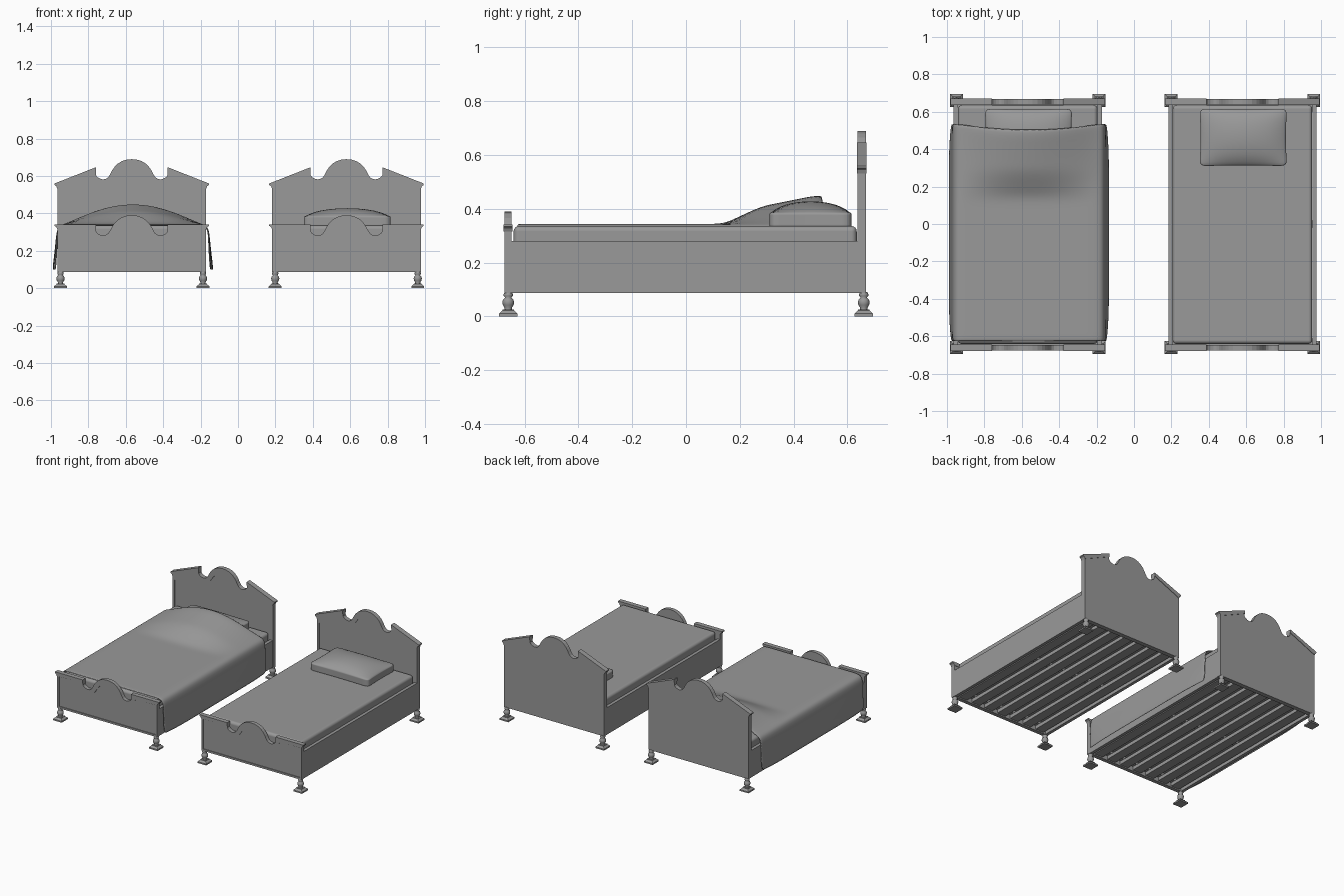
import bpy, bmesh, math

if "Cube" in bpy.data.objects:
    bpy.data.objects.remove(bpy.data.objects["Cube"])

grey = bpy.data.materials.new("plain_grey")
grey.use_nodes = True
COLOUR = (0.32, 0.32, 0.32, 1)
grey.diffuse_color = COLOUR
grey.node_tree.nodes["Principled BSDF"].inputs["Base Color"].default_value = COLOUR


def finish(name, bm, x=0, recalc=True, smooth=False):
    """Turn a bmesh into a named object at the bed centre x."""
    if recalc:
        bmesh.ops.recalc_face_normals(bm, faces=bm.faces)
    mesh = bpy.data.meshes.new(name)
    bm.to_mesh(mesh)
    bm.free()
    obj = bpy.data.objects.new(name, mesh)
    obj.location.x = x
    mesh.materials.append(grey)
    bpy.context.collection.objects.link(obj)
    if smooth:
        for p in mesh.polygons:
            p.use_smooth = True
    return obj


def add_box(bm, x0, x1, y0, y1, z0, z1):
    made = bmesh.ops.create_cube(bm, size=1)["verts"]
    for v in made:
        v.co.x = x0 + (v.co.x + 0.5) * (x1 - x0)
        v.co.y = y0 + (v.co.y + 0.5) * (y1 - y0)
        v.co.z = z0 + (v.co.z + 0.5) * (z1 - z0)
    return made


def add_plate(bm, outline, y0, y1):
    """Extrude an x-z outline from y0 to y1."""
    face = bm.faces.new([bm.verts.new((px, y0, pz)) for px, pz in outline])
    grown = bmesh.ops.extrude_face_region(bm, geom=[face])["geom"]
    for v in grown:
        if isinstance(v, bmesh.types.BMVert):
            v.co.y = y1


def mirrored(points):
    return [(-px, pz) for px, pz in points]


def add_lathe(bm, profile, x, y, sides, turn=0):
    rings = []
    for r, z in profile:
        rings.append([bm.verts.new((x + r * math.cos(turn + math.tau * k / sides),
                                    y + r * math.sin(turn + math.tau * k / sides), z))
                      for k in range(sides)])
    for a, b in zip(rings, rings[1:]):
        for k in range(sides):
            n = (k + 1) % sides
            bm.faces.new((a[k], a[n], b[n], b[k])).smooth = sides > 4
    bm.faces.new(rings[0])
    bm.faces.new(rings[-1])


# Scoop and dome shared by both boards: x and drop below the dome top
SCOOP = [(.192, -.085), (.184, -.096), (.17, -.104), (.155, -.108), (.14, -.106), (.126, -.097),
         (.115, -.08), (.105, -.06), (.092, -.041), (.075, -.024), (.052, -.01), (.026, -.002)]


def board(name, x, y0, y1, shoulder, top, inner, front_lip):
    """Shaped end board with a recessed panel on the front and a crown on the shoulders."""
    half = [(.398, .087)] + shoulder + [(px, top + dz) for px, dz in SCOOP]
    outline = half + [(0, top)] + mirrored(half)[::-1]
    bm = bmesh.new()
    add_plate(bm, outline, y0 + front_lip, y1)
    frame = [(0, .087)] + half + [(0, top)] + inner + [(.384, .1), (0, .1)]
    crown = shoulder + [(.192, shoulder[-1][1] - .024)]
    for points in (frame, mirrored(frame)):
        add_plate(bm, points, y0, y0 + front_lip)
    for points in (crown, mirrored(crown)):
        add_plate(bm, points, y0 - .003, y1 + .003)
    finish(name, bm, x)


def bed(prefix, x):
    board(prefix + "_headboard", x, .638, .669,
          [(.398, .532), (.403, .545), (.413, .552), (.413, .56), (.192, .647)], .69,
          [(0, .645), (.03, .641), (.058, .628), (.08, .605), (.1, .575), (.125, .558),
           (.16, .555), (.384, .505)], .006)
    board(prefix + "_footboard", x, -.675, -.648,
          [(.398, .316), (.403, .327), (.413, .334), (.413, .342), (.192, .342)], .39,
          [(0, .35), (.03, .346), (.058, .333), (.08, .305), (.1, .275), (.125, .26),
           (.16, .258), (.2, .285), (.23, .312), (.384, .312)], .006)

    # Side rails
    bm = bmesh.new()
    for s in (-1, 1):
        add_box(bm, s * .374, s * .396, -.65, .64, .087, .28)
    finish(prefix + "_side_rails", bm, x)

    # Lengthwise slats and the cross bars that carry them
    bm = bmesh.new()
    for k in range(-3, 4):
        add_box(bm, k * .108 - .033, k * .108 + .033, -.648, .638, .095, .12)
    for y in (-.63, 0, .62):
        add_box(bm, -.374, .374, y - .018, y + .018, .12, .14)
    finish(prefix + "_slats", bm, x)

    # Mattress
    bm = bmesh.new()
    add_box(bm, -.373, .373, -.641, .635, .14, .336)
    obj = finish(prefix + "_mattress", bm, x, smooth=True)
    bevel = obj.modifiers.new("soft_edges", "BEVEL")
    bevel.width = .02
    bevel.segments = 4
    bevel.harden_normals = True

    # Turned feet on square bases
    bm = bmesh.new()
    for fx in (-.381, .381):
        for fy in (-.661, .661):
            add_lathe(bm, [(.049, 0), (.049, .01), (.03, .022), (.03, .025)], fx, fy, 4, math.pi / 4)
            add_lathe(bm, [(.015, .024), (.013, .031), (.02, .042), (.022, .053), (.019, .063),
                           (.012, .07), (.017, .076), (.017, .082), (.013, .09)], fx, fy, 16)
    finish(prefix + "_feet", bm, x)

    # Pillow with a domed top and slightly pinched sides
    bm = bmesh.new()
    bmesh.ops.create_cube(bm, size=2)
    bmesh.ops.subdivide_edges(bm, edges=bm.edges[:], cuts=7, use_grid_fill=True)
    for v in bm.verts:
        u, w, t = v.co
        dome = (1 - u * u) * (1 - w * w)
        z_top = .386 + .043 * dome ** .7
        v.co = (u * .234 * (1 - .025 * (1 - w * w)), .463 + w * .154 * (1 - .03 * (1 - u * u)),
                .332 + (z_top - .332) * (t + 1) / 2)
    obj = finish(prefix + "_pillow", bm, x + .004, smooth=True)
    obj.modifiers.new("soft_shape", "SUBSURF").levels = 1


def blanket(x):
    """Draped cover that rises over the pillow and hangs down both sides."""
    side = [(.08, .344), (.16, .344), (.24, .344), (.31, .344), (.36, .344), (.386, .338),
            (.402, .322), (.41, .29), (.415, .23), (.423, .16), (.431, .097)]
    path = mirrored(side)[::-1] + [(0, .344)] + side
    rows = 32
    bm = bmesh.new()
    grid = []
    for j in range(rows + 1):
        t = j / rows
        row = []
        for px, pz in path:
            across = min(abs(px) / .37, 1)
            y_end = .535 - .03 * (1 - across ** 2)
            y = -.628 + t * (y_end + .628)
            if y < .28:
                rise = .62 * max(0, (y - .14) / .14)
            else:
                rise = .62 + .38 * min(1, (y - .28) / .2)
            z = pz + .107 * rise * (1 - across ** 2) ** 1.25
            # Hanging sides pull in a little at the two ends
            drop = max(0, .3 - pz)
            pull = drop * .07 * abs(2 * t - 1) ** 6
            row.append(bm.verts.new((px - math.copysign(pull, px), y, z)))
        grid.append(row)
    for a, b in zip(grid, grid[1:]):
        for i in range(len(path) - 1):
            bm.faces.new((a[i], a[i + 1], b[i + 1], b[i]))
    obj = finish("blanket", bm, x, recalc=False, smooth=True)
    thick = obj.modifiers.new("thickness", "SOLIDIFY")
    thick.thickness = .008
    thick.offset = -1
    obj.modifiers.new("soft_shape", "SUBSURF").levels = 1


bed("open_bed", .58)
bed("covered_bed", -.568)
blanket(-.562)
